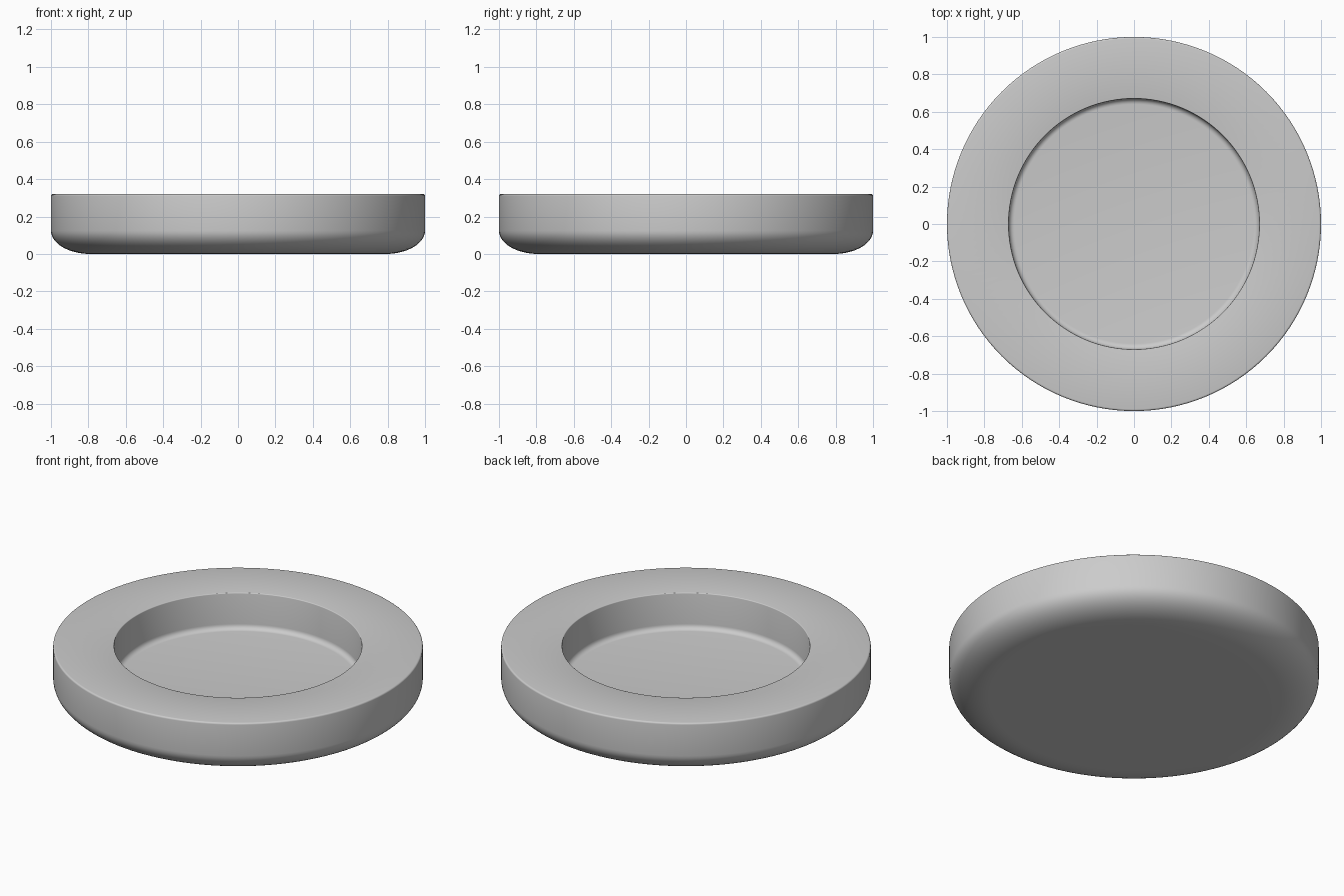
import bpy, bmesh, math

if "Cube" in bpy.data.objects:
    bpy.data.objects.remove(bpy.data.objects["Cube"])

SEGMENTS = 128


def arc(cx, cz, rx, rz, start, end, steps):
    """Elliptical arc in the profile plane, angles in degrees."""
    return [(cx + rx * math.cos(math.radians(start + (end - start) * i / steps)),
             cz + rz * math.sin(math.radians(start + (end - start) * i / steps)))
            for i in range(steps + 1)]


def lathe(name, profile):
    """Revolve a (radius, height) profile around z."""
    bm = bmesh.new()
    verts = [bm.verts.new((r, 0, z)) for r, z in profile]
    edges = [bm.edges.new(pair) for pair in zip(verts, verts[1:])]
    bmesh.ops.spin(bm, geom=verts + edges, cent=(0, 0, 0), axis=(0, 0, 1),
                   angle=math.tau, steps=SEGMENTS, use_duplicate=False)
    bmesh.ops.remove_doubles(bm, verts=bm.verts, dist=1e-5)
    bmesh.ops.recalc_face_normals(bm, faces=bm.faces)
    mesh = bpy.data.meshes.new(name)
    bm.to_mesh(mesh)
    bm.free()
    obj = bpy.data.objects.new(name, mesh)
    bpy.context.collection.objects.link(obj)
    bpy.context.view_layer.objects.active = obj
    obj.select_set(True)
    bpy.ops.object.shade_smooth_by_angle(angle=math.radians(35))
    return obj


# Underside with a soft, wide outer curve
profile = [(0, 0), (0.6, 0)]
profile += arc(0.79, 0.125, 0.21, 0.125, -90, 0, 14)
# Outer wall, fine bevel and flat rim
profile += arc(0.99, 0.31, 0.01, 0.01, 0, 90, 4)
# Recess lip, wall, filleted corner and floor
profile += arc(0.675, 0.315, 0.005, 0.005, 90, 180, 3)
profile += arc(0.64, 0.135, 0.03, 0.03, 0, -90, 6)
profile += [(0, 0.105)]

lathe("round_dish", profile)
